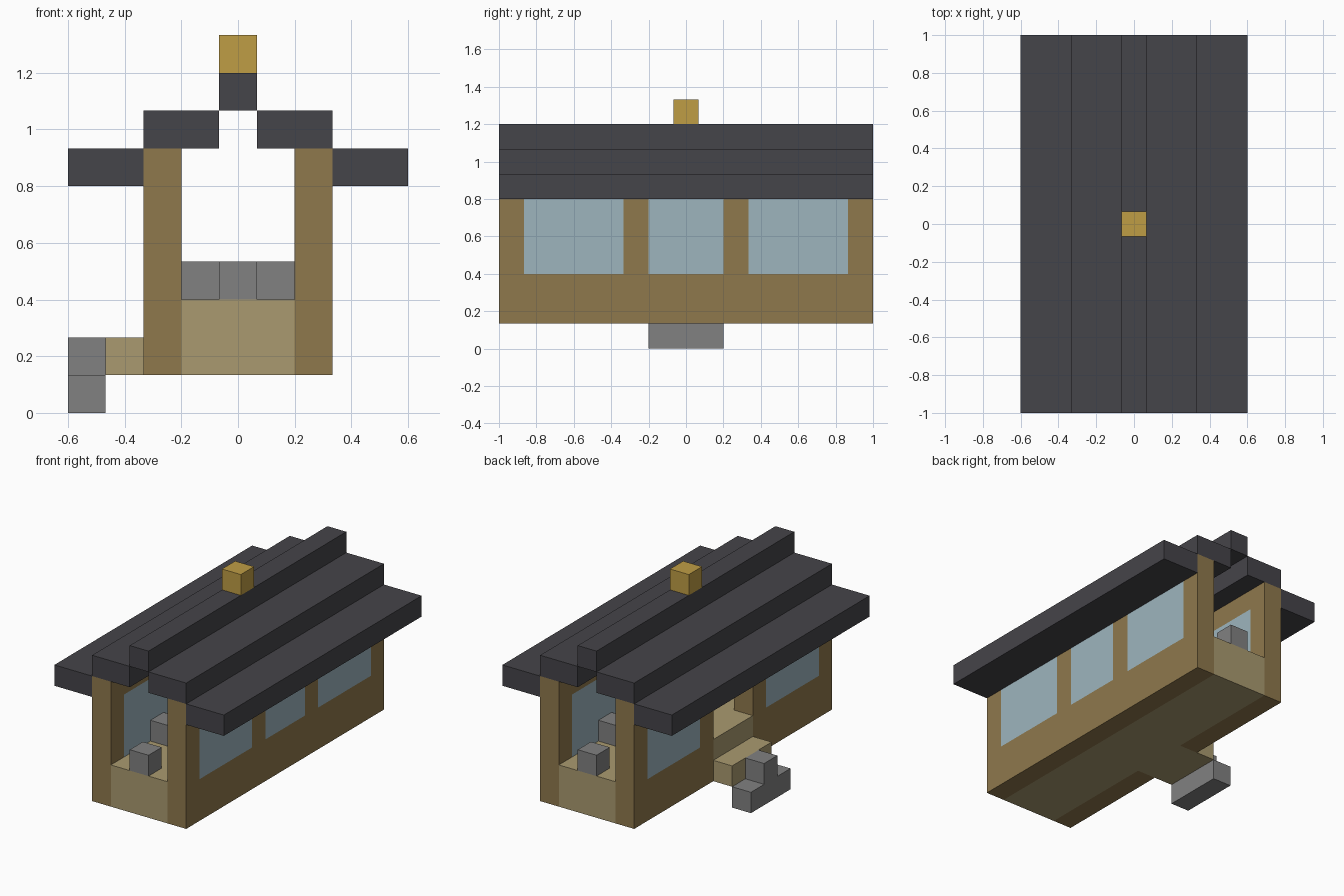
import bpy
import bmesh
from mathutils import Matrix, Vector

U = 2 / 15  # one building block

cube = bpy.data.objects.get("Cube")
if cube:
    bpy.data.objects.remove(cube, do_unlink=True)


def material(name, rgb):
    m = bpy.data.materials.new(name)
    m.use_nodes = True
    m.diffuse_color = (*rgb, 1)
    m.node_tree.nodes["Principled BSDF"].inputs["Base Color"].default_value = (*rgb, 1)
    return m


BROWN = material("brown_wood", (0.275, 0.19, 0.073))
BEIGE = material("beige_wood", (0.4, 0.323, 0.162))
GRAY = material("gray_stone", (0.219, 0.219, 0.219))
ROOF = material("dark_slate", (0.06, 0.058, 0.067))
GOLD = material("gold", (0.521, 0.337, 0.06))
GLASS = material("pale_blue_glass", (0.337, 0.462, 0.515))


def blocks(name, mat, *spans):
    """One object made of boxes, each given as x, y and z spans in blocks."""
    bm = bmesh.new()
    for span in spans:
        lo, hi = (Vector([s[i] for s in span]) * U for i in (0, 1))
        place = Matrix.Translation((lo + hi) / 2) @ Matrix.Diagonal((*(hi - lo), 1))
        bmesh.ops.create_cube(bm, size=1, matrix=place)
    mesh = bpy.data.meshes.new(name)
    bm.to_mesh(mesh)
    bm.free()
    mesh.materials.append(mat)
    obj = bpy.data.objects.new(name, mesh)
    bpy.context.collection.objects.link(obj)
    return obj


def side(s, a, b):
    """Span from a to b, mirrored when s is negative."""
    return tuple(sorted((s * a, s * b)))


LENGTH = (-7.5, 7.5)
DOOR = (-1.5, 1.5)

# Floor, with a sill in the doorway and a landing outside
blocks("floor", BEIGE, ((-1.5, 1.5), LENGTH, (1, 3)))
blocks("door_sill", BEIGE, ((-2.5, -1.5), DOOR, (1, 3)))
blocks("landing", BEIGE, ((-3.5, -2.5), DOOR, (1, 2)))

# Entrance steps
blocks("lower_step", GRAY, ((-4.5, -3.5), DOOR, (0, 1)))
blocks("upper_step", GRAY, ((-4.5, -3.5), (-0.5, 0.5), (1, 2)))

for s, label in ((1, "left"), (-1, "right")):
    wall = side(s, 1.5, 2.5)

    # Wall: header, posts and lower panels
    parts = [(wall, LENGTH, (6, 7))]
    for e in (1, -1):
        parts.append((wall, side(e, 6.5, 7.5), (3, 6)))
        parts.append((wall, side(e, 1.5, 2.5), (3, 6)))
    if s > 0:
        parts.append((wall, LENGTH, (1, 3)))
    else:
        parts += [(wall, side(e, 1.5, 7.5), (1, 3)) for e in (1, -1)]
    blocks(label + "_wall", BROWN, *parts)

    # Windows; the right side has its doorway in the middle
    panes = [(wall, side(e, 2.5, 6.5), (3, 6)) for e in (1, -1)]
    if s > 0:
        panes.append((wall, DOOR, (3, 6)))
    blocks(label + "_windows", GLASS, *panes)

    # Stepped roof
    blocks(label + "_eave", ROOF, (side(s, 2.5, 4.5), LENGTH, (6, 7)))
    blocks(label + "_roof_tier", ROOF, (side(s, 0.5, 2.5), LENGTH, (7, 8)))

blocks("roof_ridge", ROOF, ((-0.5, 0.5), LENGTH, (8, 9)))
blocks("roof_finial", GOLD, ((-0.5, 0.5), (-0.5, 0.5), (9, 10)))

# Seats: one at each open end, a pair further in
for e, label in ((-1, "front"), (1, "back")):
    blocks(label + "_end_seat", GRAY, ((-0.5, 0.5), side(e, 6.5, 7.5), (3, 4)))
    blocks(label + "_inner_seats", GRAY,
           *[(side(s, 0.5, 1.5), side(e, 3.5, 4.5), (3, 4)) for s in (1, -1)])
